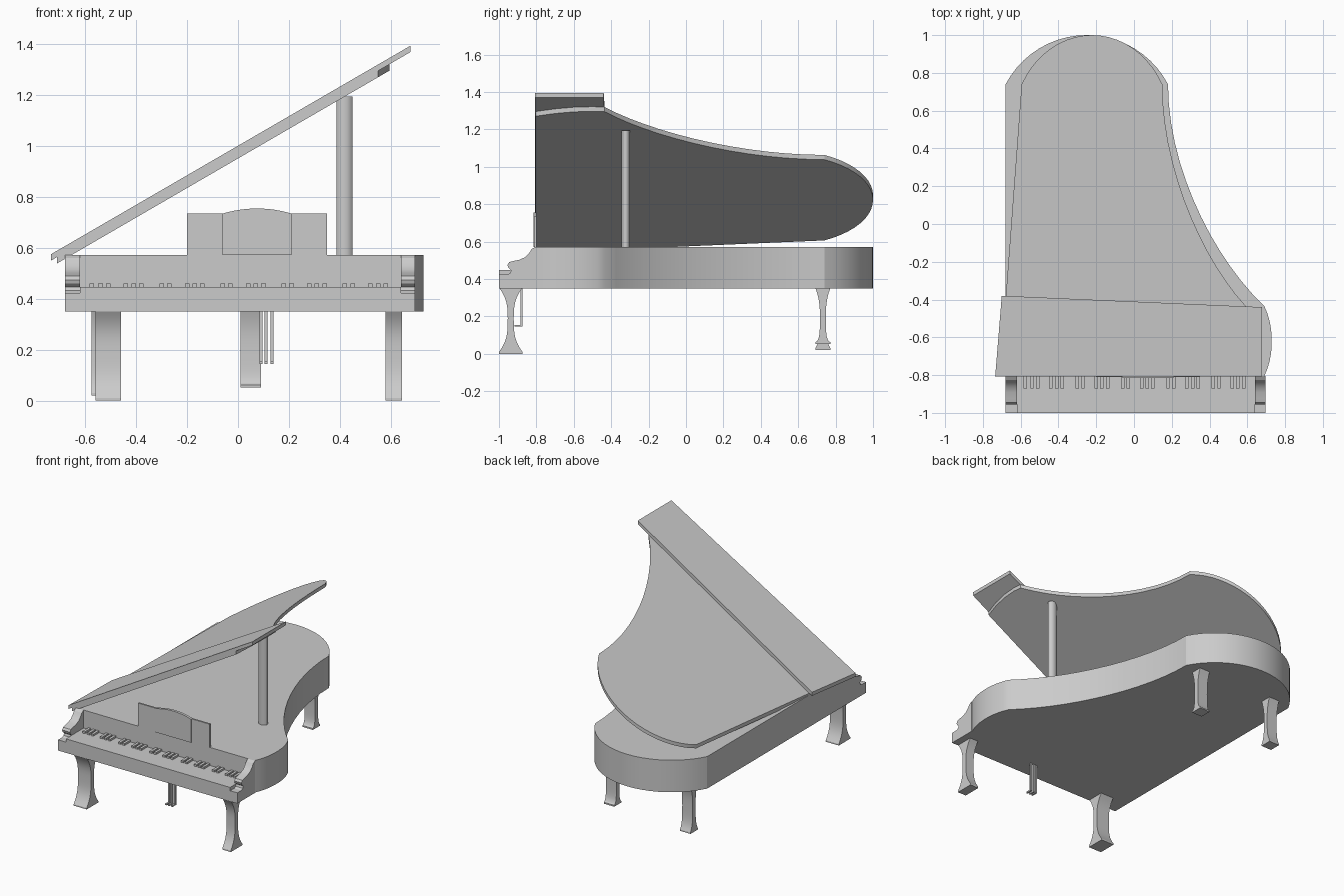
import bpy, bmesh, math
from mathutils import Vector
from mathutils.geometry import interpolate_bezier

if "Cube" in bpy.data.objects:
    bpy.data.objects.remove(bpy.data.objects["Cube"])

grey = bpy.data.materials.new("satin_grey")
grey.diffuse_color = (0.6, 0.6, 0.6, 1)
grey.use_nodes = True
grey.node_tree.nodes["Principled BSDF"].inputs["Base Color"].default_value = grey.diffuse_color


def finish(name, bm):
    bmesh.ops.recalc_face_normals(bm, faces=bm.faces)
    mesh = bpy.data.meshes.new(name)
    bm.to_mesh(mesh)
    bm.free()
    obj = bpy.data.objects.new(name, mesh)
    bpy.context.collection.objects.link(obj)
    mesh.materials.append(grey)
    bpy.ops.object.select_all(action='DESELECT')
    obj.select_set(True)
    bpy.context.view_layer.objects.active = obj
    bpy.ops.object.shade_smooth_by_angle(angle=math.radians(25))
    return obj


def prism(name, pts, axis, lo, hi):
    """Extrude a 2D outline along an axis; lo and hi may be functions of the outline point."""
    def place(p, level):
        a, b = p
        c = level(a, b) if callable(level) else level
        return {'x': (c, a, b), 'y': (a, c, b), 'z': (a, b, c)}[axis]
    bm = bmesh.new()
    v0 = [bm.verts.new(place(p, lo)) for p in pts]
    v1 = [bm.verts.new(place(p, hi)) for p in pts]
    bm.faces.new(v0)
    bm.faces.new(v1)
    n = len(pts)
    for i in range(n):
        j = (i + 1) % n
        bm.faces.new((v0[i], v0[j], v1[j], v1[i]))
    return finish(name, bm)


def box(name, x0, x1, y0, y1, z0, z1):
    return prism(name, [(x0, y0), (x1, y0), (x1, y1), (x0, y1)], 'z', z0, z1)


def bezier(a, b, c, d, n=14):
    pts = interpolate_bezier(*[Vector((*p, 0)) for p in (a, b, c, d)], n)
    return [(p.x, p.y) for p in pts]


# Curved case outline: round tail, concave bent side, bulging cheek
R = 0.485
half = math.asin(0.43 / R)
tail = [(-0.25 + R * math.sin(a), 0.515 + R * math.cos(a))
        for a in (half * (i / 10 - 1) for i in range(21))]
bent = bezier((0.18, 0.74), (0.18, 0.30), (0.42, -0.18), (0.69, -0.435))
cheek = bezier((0.69, -0.435), (0.743, -0.54), (0.743, -0.70), (0.69, -0.805), 10)
case = [(-0.68, -0.805)] + tail + bent[1:] + cheek[1:]
prism("case", case, 'z', 0.35, 0.572)

# Key bed, keys and arms
box("key_bed", -0.68, 0.695, -1.0, -0.805, 0.35, 0.424)
box("white_keys", -0.62, 0.64, -1.0, -0.805, 0.424, 0.447)
arm = [(-0.805, 0.424), (-0.955, 0.424), (-0.94, 0.432), (-0.935, 0.447), (-0.95, 0.46),
       (-0.955, 0.475), (-0.945, 0.49), (-0.925, 0.496), (-0.89, 0.503), (-0.86, 0.517),
       (-0.84, 0.537), (-0.825, 0.56), (-0.805, 0.572)]
prism("left_arm", arm, 'x', -0.68, -0.62)
prism("right_arm", arm, 'x', 0.64, 0.695)

# Black keys in alternating pairs and triples
xs = [-0.575]
for octave in range(5):
    xs += [-0.54 + octave * 0.24 + d for d in (0, 0.03, 0.1, 0.13, 0.16)]
for x in xs:
    box("black_key", x - 0.009, x + 0.009, -0.87, -0.805, 0.447, 0.46)


# Raised lid, with the front flap folded back on top of it
def slope(base):
    return lambda x, y: base + 0.58 * (x + 0.735)


def tilt(pts):
    return [(0.866 * x - 0.006, y) for x, y in pts]


lid_front = [(0.595, -0.50), (0.59, -0.60), (0.575, -0.70), (0.55, -0.805)]
prism("lid", [(-0.71, -0.805)] + tilt(tail) + tilt(bent[1:]) + lid_front, 'z',
      slope(0.525), slope(0.55))
flap = [(-0.735, -0.808), (0.678, -0.808), (0.678, -0.44), (0.60, -0.437), (-0.70, -0.38)]
prism("lid_flap", flap, 'z', slope(0.55), slope(0.575))

# Lid prop
prop = [(0.418 + 0.032 * math.cos(a), -0.322 + 0.023 * math.sin(a))
        for a in (i * math.tau / 16 for i in range(16))]
prism("lid_prop", prop, 'z', 0.57, 1.195)

# Music desk: two wings and an arched centre
box("desk_left_wing", -0.20, -0.06, -0.81, -0.798, 0.572, 0.735)
box("desk_right_wing", 0.21, 0.35, -0.81, -0.798, 0.572, 0.735)
arch = [(0.075 + 0.135 * t, 0.735 + 0.02 * (1 - t * t)) for t in (i / 6 - 1 for i in range(13))]
prism("desk_centre", [(-0.06, 0.572)] + arch + [(0.21, 0.572)], 'y', -0.816, -0.798)


# Legs: waisted side profile extruded sideways
def leg(name, x0, x1, yc, top, waist, foot, z0):
    right = bezier((top, 0.352), (waist, 0.29), (waist, 0.24), (waist, 0.19), 8)
    right += bezier((waist, 0.19), (waist, 0.12), (waist, 0.07), (foot, z0 + 0.01), 8)[1:]
    right.append((foot, z0))
    pts = [(yc + w, z) for w, z in right] + [(yc - w, z) for w, z in reversed(right)]
    prism(name, pts, 'x', x0, x1)


leg("front_left_leg", -0.56, -0.46, -0.937, 0.061, 0.016, 0.063, 0.0)
leg("front_right_leg", 0.58, 0.645, -0.937, 0.061, 0.016, 0.063, 0.0)
leg("back_left_leg", -0.575, -0.495, 0.732, 0.04, 0.016, 0.04, 0.02)
leg("back_right_leg", 0.01, 0.09, 0.732, 0.04, 0.016, 0.04, 0.052)

# Pedals on thin rods
for x in (0.09, 0.11, 0.133):
    box("pedal_rod", x - 0.006, x + 0.006, -0.885, -0.873, 0.145, 0.352)
    box("pedal", x - 0.006, x + 0.006, -0.917, -0.885, 0.145, 0.155)
